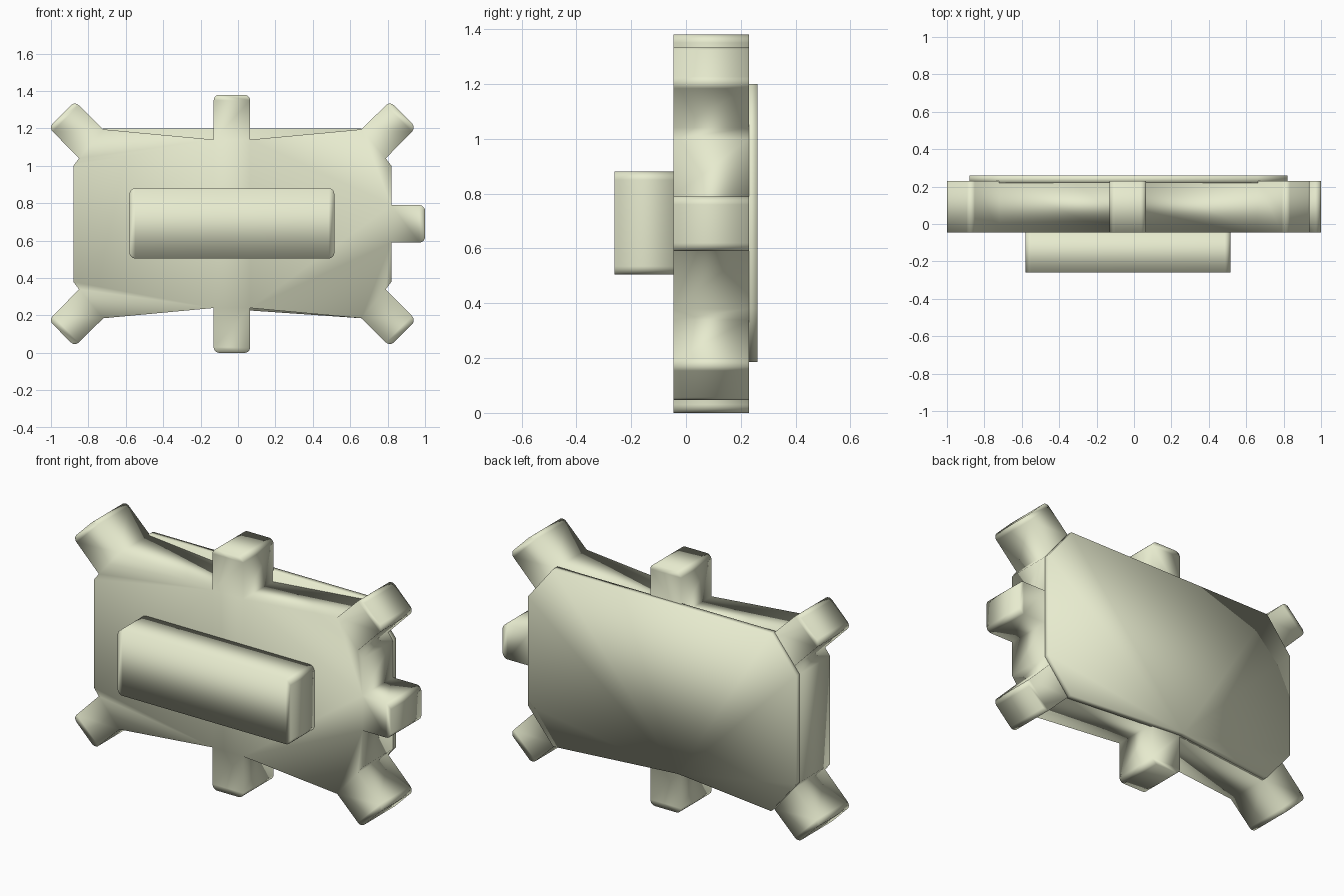
import bpy
import bmesh
from mathutils import Vector

if "Cube" in bpy.data.objects:
    bpy.data.objects.remove(bpy.data.objects["Cube"])

MID_Z = 0.69   # the outline is mirrored top to bottom about this height
R = 0.03       # rounding of the lug and block corners

# Pale olive finish shared by all parts
olive = bpy.data.materials.new("pale_olive")
olive.diffuse_color = (0.80, 0.83, 0.62, 1)
olive.use_nodes = True
olive.node_tree.nodes["Principled BSDF"].inputs["Base Color"].default_value = olive.diffuse_color


def rounded(points, steps=5):
    """Replace each square corner flagged 1 with a small arc."""
    out = []
    n = len(points)
    for i, (x, z, flag) in enumerate(points):
        p = Vector((x, z))
        if not flag:
            out.append(p)
            continue
        u = (Vector(points[i - 1][:2]) - p).normalized()
        v = (Vector(points[(i + 1) % n][:2]) - p).normalized()
        centre = p + (u + v) * R
        for k in range(steps + 1):
            t = k / steps
            d = (-v).lerp(-u, t).normalized()
            out.append(centre + d * R)
    return out


def prism(name, outline, y0, y1):
    """Extrude an x/z outline along y, fully smooth shaded."""
    bm = bmesh.new()
    face = bm.faces.new([bm.verts.new((p[0], y0, p[1])) for p in outline])
    res = bmesh.ops.extrude_face_region(bm, geom=[face], use_keep_orig=True)
    moved = [g for g in res["geom"] if isinstance(g, bmesh.types.BMVert)]
    bmesh.ops.translate(bm, verts=moved, vec=(0, y1 - y0, 0))
    bmesh.ops.recalc_face_normals(bm, faces=bm.faces)
    bmesh.ops.triangulate(bm, faces=bm.faces)
    for f in bm.faces:
        f.smooth = True
    mesh = bpy.data.meshes.new(name)
    bm.to_mesh(mesh)
    bm.free()
    mesh.materials.append(olive)
    obj = bpy.data.objects.new(name, mesh)
    bpy.context.collection.objects.link(obj)
    return obj


# Body with seven lugs: upper half from left to right, then mirrored below
upper = [
    (-0.88, 1.00, 0), (-0.85, 1.04, 0),
    (-1.012, 1.205, 1), (-0.873, 1.345, 1), (-0.72, 1.195, 0),
    (-0.13, 1.14, 0), (-0.13, 1.38, 1), (0.065, 1.38, 1), (0.065, 1.14, 0),
    (0.66, 1.195, 0), (0.812, 1.345, 1), (0.952, 1.205, 1),
    (0.79, 1.04, 0), (0.82, 1.00, 0),
    (0.82, 0.79, 0), (1.00, 0.79, 1),
]
lower = [(x, 2 * MID_Z - z, f) for x, z, f in reversed(upper)]
prism("lugged_body", rounded(upper + lower), -0.045, 0.23)

# Back plate, with a slightly raised point along its bottom edge
plate = [(-0.88, 1.0), (-0.72, 1.2), (0.66, 1.2), (0.82, 1.0), (0.82, 0.38),
         (0.66, 0.185), (-0.13, 0.24), (-0.72, 0.185), (-0.88, 0.38)]
prism("back_plate", plate, 0.22, 0.26)

# Raised block on the front
block = [(-0.58, 0.88, 1), (0.515, 0.88, 1), (0.515, 0.505, 1), (-0.58, 0.505, 1)]
prism("front_block", rounded(block), -0.26, -0.03)
